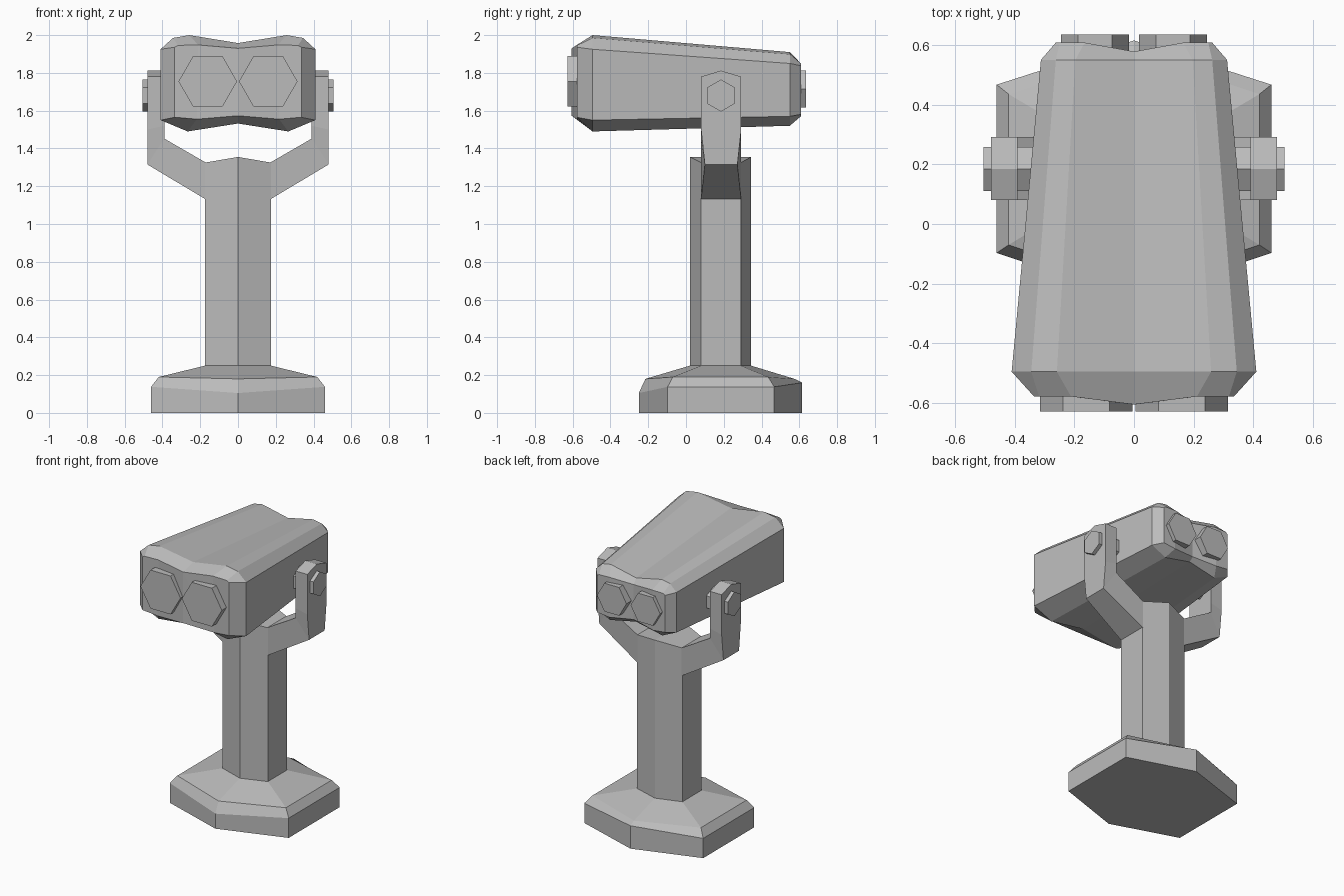
import bpy
import bmesh
import math
from mathutils import Matrix

cube = bpy.data.objects.get("Cube")
if cube:
    bpy.data.objects.remove(cube, do_unlink=True)

grey = bpy.data.materials.new("plain_grey")
grey.use_nodes = True
GREY = (0.5, 0.5, 0.5, 1)
grey.diffuse_color = GREY
grey.node_tree.nodes["Principled BSDF"].inputs["Base Color"].default_value = GREY


def finish(name, bm):
    bmesh.ops.recalc_face_normals(bm, faces=bm.faces)
    mesh = bpy.data.meshes.new(name)
    bm.to_mesh(mesh)
    bm.free()
    mesh.materials.append(grey)
    obj = bpy.data.objects.new(name, mesh)
    bpy.context.collection.objects.link(obj)
    return obj


def loft(name, rings):
    """Skin a stack of equally long rings and cap both ends."""
    bm = bmesh.new()
    loops = [[bm.verts.new(p) for p in ring] for ring in rings]
    for a, b in zip(loops, loops[1:]):
        for i in range(len(a)):
            j = (i + 1) % len(a)
            bm.faces.new((a[i], a[j], b[j], b[i]))
    for end in (loops[0], loops[-1]):
        bm.faces.new(end)
    caps = [f for f in bm.faces if len(f.verts) > 4]
    bmesh.ops.triangulate(bm, faces=caps)
    return finish(name, bm)


def hex_prism(name, centre, radius, depth, axis, spin=0):
    bm = bmesh.new()
    turn = Matrix.Rotation(math.pi / 2, 4, axis)
    matrix = Matrix.Translation(centre) @ turn @ Matrix.Rotation(spin, 4, "Z")
    bmesh.ops.create_cone(bm, cap_ends=True, segments=6, radius1=radius,
                          radius2=radius, depth=depth, matrix=matrix)
    return finish(name, bm)


def hexagon(half_x, y_front, y_near, y_far, y_back, z_front, z_side, z_back):
    return [(0, y_front, z_front), (half_x, y_near, z_side),
            (half_x, y_far, z_side), (0, y_back, z_back),
            (-half_x, y_far, z_side), (-half_x, y_near, z_side)]


# Foot: hexagonal slab with a bevelled rim sloping up to the post
loft("base", [
    hexagon(0.46, -0.25, -0.097, 0.467, 0.615, 0, 0, 0),
    hexagon(0.46, -0.25, -0.097, 0.467, 0.615, 0.105, 0.138, 0.16),
    hexagon(0.42, -0.215, -0.07, 0.435, 0.575, 0.18, 0.19, 0.18),
    hexagon(0.175, 0.02, 0.08, 0.29, 0.345, 0.25, 0.25, 0.25)])

# Post: hexagonal column with a ridged top
loft("post", [
    hexagon(0.175, 0.02, 0.08, 0.29, 0.345, 0.22, 0.22, 0.22),
    hexagon(0.175, 0.02, 0.08, 0.29, 0.345, 1.355, 1.325, 1.355)])


# Forked arms and the bolts through them
def arm_ring(side, inner, outer, inset=0):
    (xi, zi), (xo, zo) = inner, outer
    return [(side * xi, 0.08, zi), (side * xi, 0.185, zi), (side * xi, 0.292, zi),
            (side * xo, 0.292 - inset, zo), (side * xo, 0.185, zo),
            (side * xo, 0.08 + inset, zo)]


for label, side in (("left", 1), ("right", -1)):
    top = arm_ring(side, (0.39, 1.78), (0.48, 1.78))
    top = [(x, y, 1.812 if abs(y - 0.185) < 0.01 else z) for x, y, z in top]
    loft(label + "_arm", [
        arm_ring(side, (0.17, 1.325), (0.17, 1.13)),
        arm_ring(side, (0.39, 1.452), (0.48, 1.315), 0.02),
        arm_ring(side, (0.39, 1.52), (0.48, 1.5)),
        top])
    hex_prism(label + "_bolt", (side * 0.42, 0.185, 1.68), 0.085, 0.17, "Y", math.pi / 2)


# Viewer body: tapered box with a dipped top and bottom and bevelled ends
def body_ring(half, y, z_top, z_bottom, dip, drop, rise, y_mid=None, cut=0.84):
    y_mid = y if y_mid is None else y_mid
    right = [(0.63 * half, z_top), (cut * half, z_top - 0.2 * drop),
             (half, z_top - drop), (half, z_bottom + rise),
             (0.65 * half, z_bottom)]
    ring = [(0, y_mid, z_top - dip)] + [(x, y, z) for x, z in right]
    ring.append((0, y_mid, z_bottom + dip))
    return ring + [(-x, y, z) for x, z in reversed(right)]


loft("viewer_body", [
    body_ring(0.335, -0.578, 1.948, 1.555, 0.018, 0.012, 0.01, -0.605, 0.95),
    body_ring(0.41, -0.495, 2.0, 1.49, 0.042, 0.075, 0.06),
    body_ring(0.312, 0.55, 1.91, 1.52, 0.042, 0.06, 0.05),
    body_ring(0.262, 0.608, 1.85, 1.57, 0.018, 0.012, 0.01, 0.578, 0.95)])

# Hexagonal eyepieces and lenses
for label, side in (("left", 1), ("right", -1)):
    hex_prism(label + "_front_lens", (side * 0.16, -0.595, 1.755), 0.155, 0.066, "X", math.pi / 6)
    hex_prism(label + "_back_eyepiece", (side * 0.13, 0.6, 1.715), 0.114, 0.07, "X", math.pi / 6)
